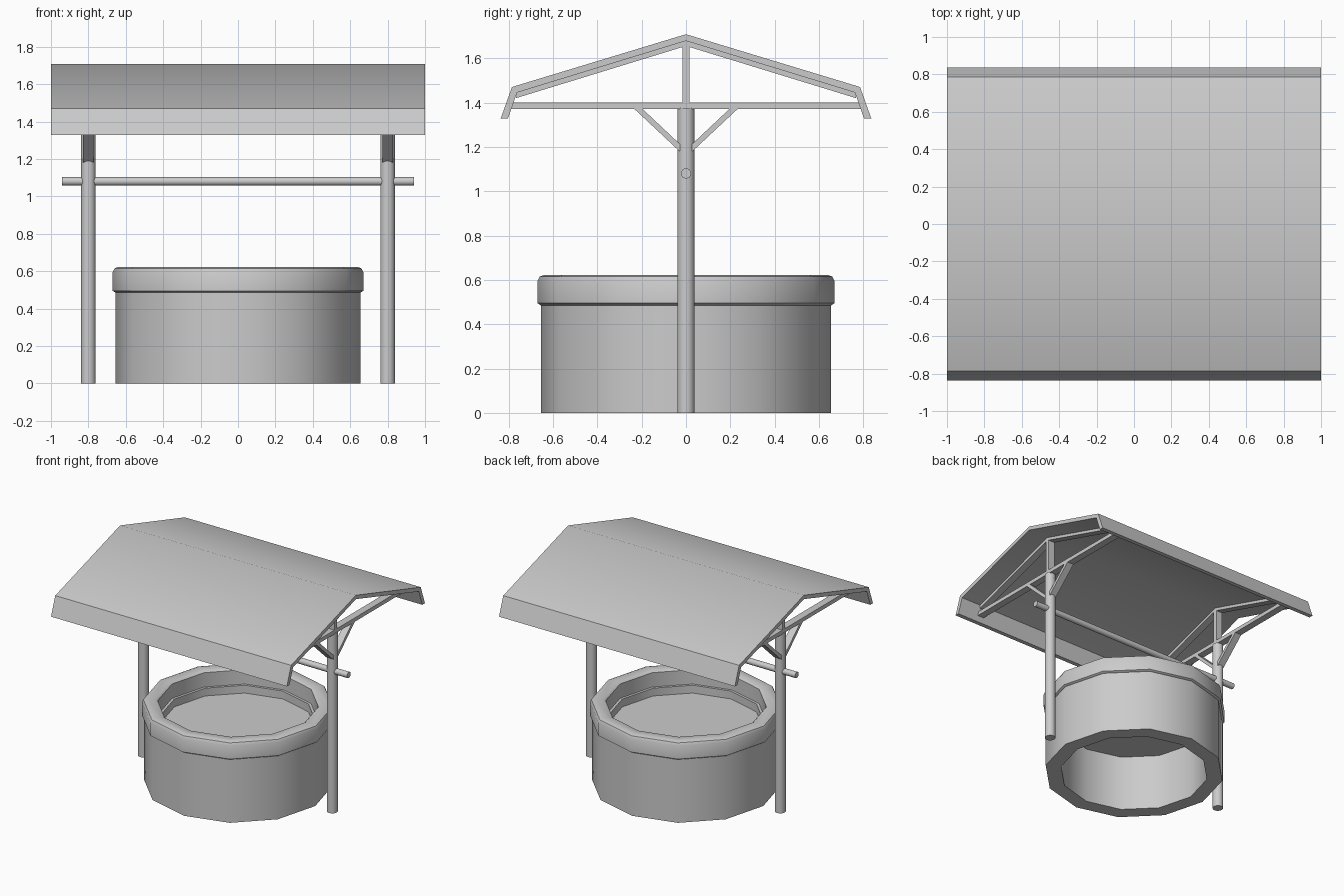
import bpy, bmesh, math
from mathutils import Vector

if "Cube" in bpy.data.objects:
    bpy.data.objects.remove(bpy.data.objects["Cube"])


def finish(bm, name, angle=None):
    bmesh.ops.recalc_face_normals(bm, faces=bm.faces[:])
    me = bpy.data.meshes.new(name)
    bm.to_mesh(me)
    bm.free()
    ob = bpy.data.objects.new(name, me)
    bpy.context.collection.objects.link(ob)
    if angle:
        bpy.ops.object.select_all(action='DESELECT')
        ob.select_set(True)
        bpy.context.view_layer.objects.active = ob
        bpy.ops.object.shade_smooth_by_angle(angle=math.radians(angle))
    return ob


def extrude_x(name, outline, x0, x1, angle=None):
    """Extrude a closed (y, z) outline along x."""
    bm = bmesh.new()
    a = [bm.verts.new((x0, y, z)) for y, z in outline]
    b = [bm.verts.new((x1, y, z)) for y, z in outline]
    n = len(outline)
    for i in range(n):
        j = (i + 1) % n
        bm.faces.new((a[i], a[j], b[j], b[i]))
    bm.faces.new(a)
    bm.faces.new(b[::-1])
    return finish(bm, name, angle)


def ring(name, profile, sides=12):
    """Revolve a closed (radius, z) profile about z."""
    bm = bmesh.new()
    rows = []
    for k in range(sides):
        t = 2 * math.pi * k / sides
        rows.append([bm.verts.new((r * math.cos(t), r * math.sin(t), z)) for r, z in profile])
    n = len(profile)
    for k in range(sides):
        p, q = rows[k], rows[(k + 1) % sides]
        for i in range(n):
            j = (i + 1) % n
            bm.faces.new((p[i], q[i], q[j], p[j]))
    return finish(bm, name, 40)


def rod(name, p0, p1, r, sides=16):
    p0, p1 = Vector(p0), Vector(p1)
    bm = bmesh.new()
    bmesh.ops.create_cone(bm, cap_ends=True, segments=sides, radius1=r, radius2=r,
                          depth=(p1 - p0).length)
    ob = finish(bm, name, 40)
    ob.location = (p0 + p1) / 2
    ob.rotation_euler = (p1 - p0).to_track_quat('Z', 'Y').to_euler()
    return ob


def mirrored(half):
    """Close a half outline (outer then inner, starting on the axis) across y = 0."""
    outer, inner = half
    return ([(-y, z) for y, z in outer[:0:-1]] + outer
            + inner[::-1] + [(-y, z) for y, z in inner[1:]])


# Well body
ring("well_wall", [(0.655, 0), (0.655, 0.50), (0.54, 0.50), (0.54, 0)])
ring("well_rim", [(0.655, 0.485), (0.67, 0.495), (0.67, 0.595), (0.66, 0.615), (0.64, 0.622),
                  (0.575, 0.622), (0.56, 0.61), (0.56, 0.495), (0.54, 0.485)])

# Water surface
bm = bmesh.new()
bmesh.ops.create_circle(bm, cap_ends=True, segments=12, radius=0.545)
water = finish(bm, "water")
water.location.z = 0.44
water.rotation_euler.z = math.pi / 2

# Roof with turned-down eaves
roof = ([(0, 1.708), (0.785, 1.47), (0.836, 1.328)],
        [(0, 1.678), (0.762, 1.445), (0.803, 1.328)])
extrude_x("roof", mirrored(roof), -1, 1, 40)

# Supporting frame on each side
rafter = ([(0, 1.680), (0.764, 1.446)], [(0, 1.655), (0.766, 1.42)])
for side, s in (("left", -1), ("right", 1)):
    x = 0.8 * s
    x0, x1 = x - 0.028, x + 0.028
    rod(side + "_post", (x, 0, 0), (x, 0, 1.375), 0.039)
    extrude_x(side + "_tie_beam", [(-0.79, 1.37), (0.79, 1.37), (0.78, 1.40), (-0.78, 1.40)], x0, x1)
    extrude_x(side + "_king_post", [(-0.015, 1.40), (0.015, 1.40), (0.015, 1.66), (-0.015, 1.66)], x0, x1)
    extrude_x(side + "_rafters", mirrored(rafter), x0, x1)
    for end, d in (("front", -1), ("back", 1)):
        extrude_x(f"{side}_{end}_brace",
                  [(0.025 * d, 1.178), (0.04 * d, 1.19), (0.232 * d, 1.37),
                   (0.195 * d, 1.37), (0.025 * d, 1.21)], x0, x1)

# Rope bar through the posts
rod("rope_bar", (-0.94, 0, 1.08), (0.94, 0, 1.08), 0.023)
